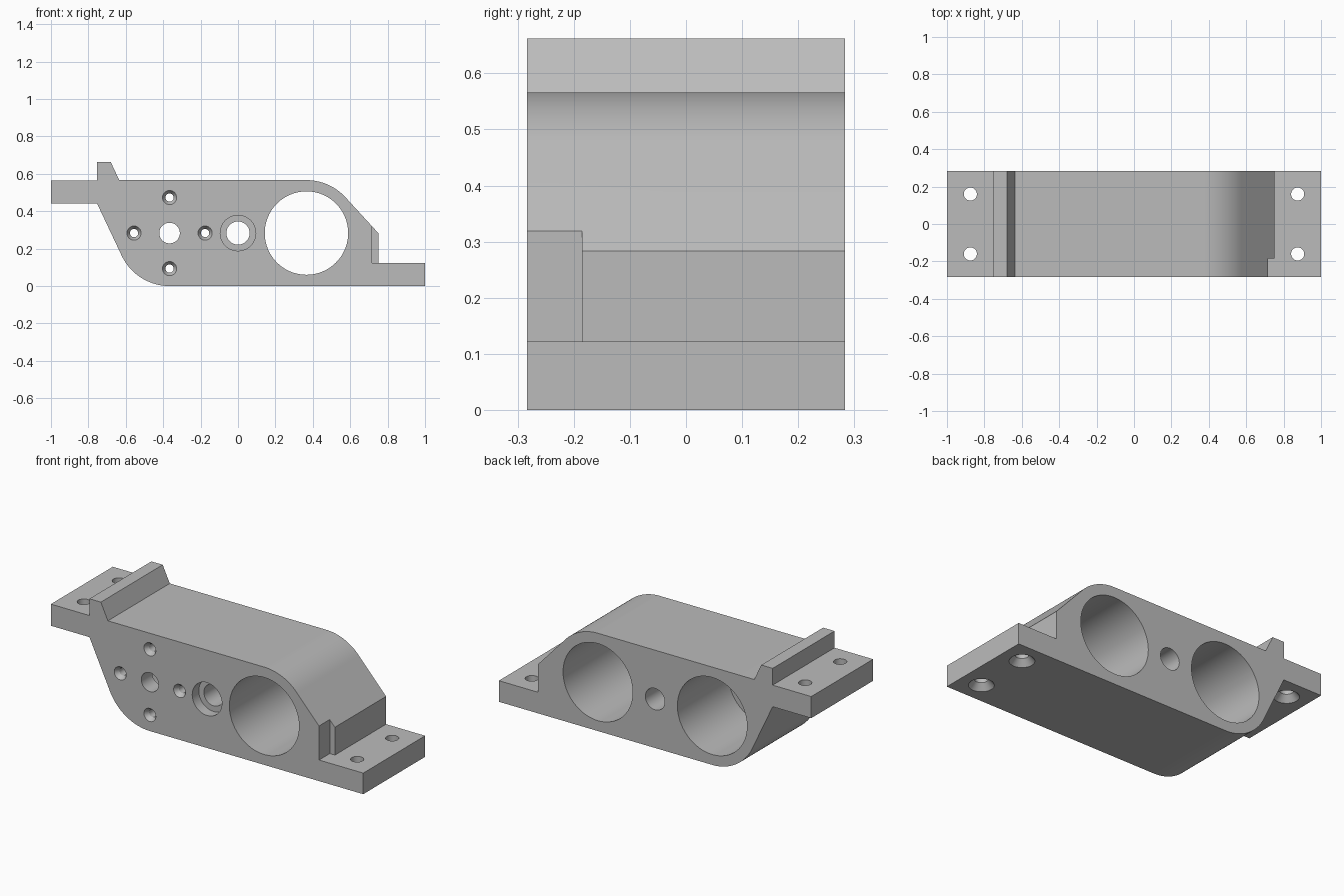
import bpy, bmesh
from math import cos, sin, radians, pi
from mathutils import Matrix

cube = bpy.data.objects.get("Cube")
if cube:
    bpy.data.objects.remove(cube, do_unlink=True)

HALF = 0.283      # half depth, also the outer corner radius and bore height
BORE_X = 0.366
BORE_R = 0.223
WALL = 0.1        # front wall left in front of the blind bore

metal = bpy.data.materials.new("grey metal")
metal.use_nodes = True
grey = (0.5, 0.5, 0.5, 1)
metal.diffuse_color = grey
metal.node_tree.nodes["Principled BSDF"].inputs["Base Color"].default_value = grey


def make_object(name, bm):
    bmesh.ops.recalc_face_normals(bm, faces=bm.faces)
    mesh = bpy.data.meshes.new(name)
    bm.to_mesh(mesh)
    bm.free()
    mesh.materials.append(metal)
    obj = bpy.data.objects.new(name, mesh)
    bpy.context.collection.objects.link(obj)
    return obj


def extrude_profile(name, points, y0, y1):
    bm = bmesh.new()
    face = bm.faces.new([bm.verts.new((x, y0, z)) for x, z in points])
    moved = bmesh.ops.extrude_face_region(bm, geom=[face])["geom"]
    verts = [v for v in moved if isinstance(v, bmesh.types.BMVert)]
    bmesh.ops.translate(bm, verts=verts, vec=(0, y1 - y0, 0))
    return make_object(name, bm)


def arc(cx, start, end, steps=24):
    angles = [radians(start + (end - start) * i / steps) for i in range(steps + 1)]
    return [(cx + HALF * cos(a), HALF + HALF * sin(a)) for a in angles]


def drill(body, stations, place, segments=48):
    """Cut a turned hole; stations are (radius, distance along the axis)."""
    bm = bmesh.new()
    rings = [[bm.verts.new((r * cos(2 * pi * i / segments), r * sin(2 * pi * i / segments), d))
              for i in range(segments)] for r, d in stations]
    for a, b in zip(rings, rings[1:]):
        for i in range(segments):
            j = (i + 1) % segments
            bm.faces.new((a[i], a[j], b[j], b[i]))
    bm.faces.new(rings[0])
    bm.faces.new(rings[-1])
    bmesh.ops.transform(bm, matrix=place, verts=bm.verts)
    cut(body, make_object("hole_cutter", bm))


def cut(body, cutter):
    cutter.hide_render = True
    mod = body.modifiers.new("cut", "BOOLEAN")
    mod.operation, mod.solver, mod.object = "DIFFERENCE", "EXACT", cutter
    bpy.context.view_layer.objects.active = body
    bpy.ops.object.modifier_apply(modifier=mod.name)
    bpy.data.objects.remove(cutter, do_unlink=True)


def from_front(x, z):
    return Matrix.Translation((x, -HALF, z)) @ Matrix.Rotation(radians(-90), 4, "X")


# Body with both flanges, clamp lip and rounded corners
outline = [(-1, 0.44), (-1, 0.565), (-0.753, 0.565), (-0.753, 0.662), (-0.68, 0.662), (-0.635, 0.566)]
outline += arc(BORE_X, 90, 42.5)
outline += [(0.75, 0.283), (0.75, 0.122), (1, 0.122), (1, 0)]
outline += arc(-BORE_X, 270, 205.3)
outline += [(-0.753, 0.44)]
body = extrude_profile("bracket_body", outline, -HALF, HALF)

# Relief notch at the front of the right end
cut(body, extrude_profile("notch_cutter", [(0.717, 0.122), (0.9, 0.122), (0.9, 0.4), (0.717, 0.4)],
                          -HALF - 0.1, -0.185))

# Through bore, and blind bore open at the back
drill(body, [(BORE_R, -0.1), (BORE_R, 0.7)], from_front(BORE_X, HALF), 96)
drill(body, [(BORE_R, WALL), (BORE_R, 0.7)], from_front(-BORE_X, HALF), 96)

# Counterbored centre hole and shaft hole in the front wall
drill(body, [(0.095, -0.1), (0.095, 0.06), (0.062, 0.06), (0.062, 0.7)], from_front(0, HALF))
drill(body, [(0.055, -0.1), (0.055, 0.2)], from_front(-BORE_X, HALF))

# Countersunk screw holes around the shaft
for dx, dz in ((1, 0), (-1, 0), (0, 1), (0, -1)):
    drill(body, [(0.038, -0.02), (0.038, 0), (0.022, 0.025), (0.022, 0.2)],
          from_front(-BORE_X + 0.19 * dx, HALF + 0.19 * dz), 32)

# Flange mounting holes, countersunk from below
for x, z in ((-0.875, 0.44), (0.875, 0)):
    for y in (-0.16, 0.16):
        drill(body, [(0.066, -0.02), (0.066, 0), (0.035, 0.035), (0.035, 0.2)],
              Matrix.Translation((x, y, z)), 32)

bpy.ops.object.select_all(action="DESELECT")
body.select_set(True)
bpy.context.view_layer.objects.active = body
bpy.ops.object.shade_smooth_by_angle(angle=radians(25))
